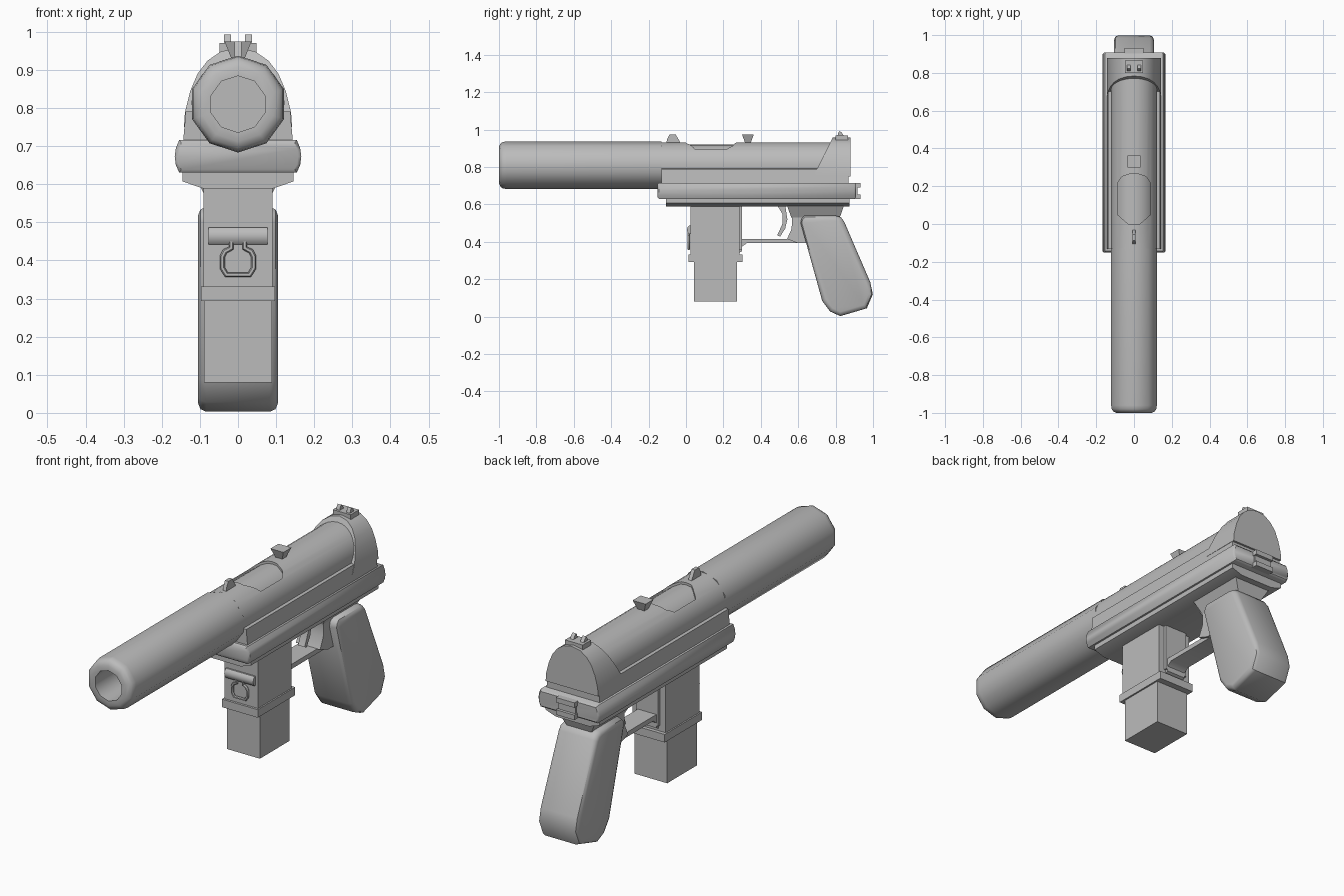
import bpy, bmesh, math
from mathutils import Vector

cube = bpy.data.objects.get("Cube")
if cube:
    bpy.data.objects.remove(cube)

grey = bpy.data.materials.new("plain_grey")
grey.use_nodes = True
COLOUR = (0.5, 0.5, 0.5, 1)
grey.diffuse_color = COLOUR
for node in grey.node_tree.nodes:
    if node.type == 'BSDF_PRINCIPLED':
        node.inputs["Base Color"].default_value = COLOUR


def smooth(obj, angle=45):
    bpy.ops.object.select_all(action='DESELECT')
    obj.select_set(True)
    bpy.context.view_layer.objects.active = obj
    bpy.ops.object.shade_smooth_by_angle(angle=math.radians(angle))


def finish(name, bm, angle=45):
    bmesh.ops.recalc_face_normals(bm, faces=bm.faces)
    mesh = bpy.data.meshes.new(name)
    bm.to_mesh(mesh)
    bm.free()
    mesh.materials.append(grey)
    obj = bpy.data.objects.new(name, mesh)
    bpy.context.collection.objects.link(obj)
    smooth(obj, angle)
    return obj


def prism(name, pts, axis, lo, hi, bevel=0, segments=1, shape=None):
    """Extrude a profile along an axis; optionally bevel the end rims."""
    bm = bmesh.new()
    k = "xyz".index(axis)

    def place(p, d):
        c = list(p)
        c.insert(k, d)
        return bm.verts.new(c)
    a = [place(p, lo) for p in pts]
    b = [place(p, hi) for p in pts]
    bm.faces.new(a)
    bm.faces.new(b[::-1])
    for i in range(len(pts)):
        j = (i + 1) % len(pts)
        bm.faces.new((a[i], b[i], b[j], a[j]))
    if shape:
        for v in bm.verts:
            shape(v.co)
    bmesh.ops.recalc_face_normals(bm, faces=bm.faces)
    if bevel:
        rims = [e for e in bm.edges
                if abs(e.verts[0].co[k] - e.verts[1].co[k]) < 1e-5]
        bmesh.ops.bevel(bm, geom=rims, offset=bevel, segments=segments,
                        profile=0.5, affect='EDGES')
    return finish(name, bm)


def mirrored(half):
    """Close a right-hand half profile across the centre line."""
    return half + [(-x, z) for x, z in reversed(half) if x > 0]


def box(name, x, y, z, bottom=None):
    """Block from ranges; bottom scales the lower face about its centre."""
    def taper(co):
        if bottom and co.z < (z[0] + z[1]) / 2:
            mx, my = sum(x) / 2, sum(y) / 2
            co.x = mx + (co.x - mx) * bottom[0]
            co.y = my + (co.y - my) * bottom[1]
    rect = [(x[0], y[0]), (x[1], y[0]), (x[1], y[1]), (x[0], y[1])]
    return prism(name, rect, 'z', z[0], z[1], shape=taper)


def lathe(name, profile, sides, cz):
    """Turn (radius, y) points around a lengthwise axis, with closed ends."""
    bm = bmesh.new()
    rings = []
    for r, y in profile:
        ring = []
        for i in range(sides):
            t = math.tau * i / sides + math.pi / 2
            ring.append(bm.verts.new((r * math.cos(t), y, cz + r * math.sin(t))))
        rings.append(ring)
    for p, q in zip(rings, rings[1:]):
        for i in range(sides):
            j = (i + 1) % sides
            bm.faces.new((p[i], p[j], q[j], q[i]))
    bm.faces.new(rings[0])
    bm.faces.new(rings[-1])
    return finish(name, bm)


# Barrel sleeve with a rounded, recessed muzzle
lathe("barrel_sleeve", [(0.074, -0.8), (0.074, -1), (0.098, -1), (0.115, -0.992),
                        (0.124, -0.98), (0.127, -0.96), (0.127, -0.13)], 10, 0.81)

# Upper housing: ledged base with a round top
R, CZ = 0.122, 0.81
arc = [(R * math.cos(t), CZ + R * math.sin(t))
       for t in [math.radians(-9 + 99 * i / 8) for i in range(8)]] + [(0, CZ + R)]
housing = prism("upper_housing", mirrored([(0.145, 0.7), (0.137, 0.79)] + arc),
                'y', -0.132, 0.87)

# Sunken panel cut into the top, with the inner tube beneath
outline = [(0.03, 0), (0.088, 0.05), (0.088, 0.215), (0.065, 0.25), (0.02, 0.266)]
cutter = prism("panel_cutter", mirrored(outline), 'z', 0.83, 1.0)
cutter.hide_render = True
cut = housing.modifiers.new("panel", 'BOOLEAN')
cut.operation, cut.solver, cut.object = 'DIFFERENCE', 'EXACT', cutter
bpy.context.view_layer.objects.active = housing
bpy.ops.object.modifier_apply(modifier="panel")
bpy.data.objects.remove(cutter)
smooth(housing)
lathe("inner_tube", [(0.111, -0.1), (0.111, 0.4)], 24, CZ)


# Raised rear hood with a raked front face
def rake(co):
    if co.y < 0.8:
        co.y = 0.7 + (co.z - 0.79) * 0.5


hood = [(0.142, 0.75), (0.139, 0.79), (0.125, 0.845), (0.106, 0.89),
        (0.08, 0.924), (0.045, 0.948), (0, 0.957)]
prism("rear_hood", mirrored(hood), 'y', 0.7, 0.88, shape=rake)

# Side rail and lower frame
rail = [(0.154, 0.63), (0.163, 0.65), (0.166, 0.672), (0.163, 0.695), (0.154, 0.716)]
prism("side_rail", mirrored(rail), 'y', -0.152, 0.908, bevel=0.008)
prism("lower_frame", mirrored([(0.09, 0.588), (0.145, 0.607), (0.145, 0.635)]),
      'y', -0.108, 0.875)

# Rear latch: two ribs on a waist
box("latch_waist", (-0.045, 0.045), (0.89, 0.918), (0.64, 0.705))
for name, z in (("latch_lower_rib", 0.63), ("latch_upper_rib", 0.69)):
    box(name, (-0.05, 0.05), (0.89, 0.932), (z, z + 0.024))

# Sights and cocking knob
prism("front_sight", [(-0.11, 0.91), (-0.1, 0.95), (-0.088, 0.974), (-0.055, 0.974),
                      (-0.035, 0.94), (-0.02, 0.91)], 'x', -0.009, 0.009)
box("cocking_knob", (-0.035, 0.035), (0.3, 0.362), (0.925, 0.974), (0.45, 0.45))
box("rear_sight_base", (-0.048, 0.048), (0.8, 0.865), (0.935, 0.97))
for side, s in (("left", 1), ("right", -1)):
    prism(side + "_rear_sight_post",
          [(0.81, 0.965), (0.815, 0.985), (0.822, 0.993), (0.832, 0.985), (0.845, 0.965)],
          'x', s * 0.018, s * 0.037)

# Magazine well, collar and magazine
box("magazine_well", (-0.09, 0.09), (0.025, 0.285), (0.32, 0.6))
box("well_back_rib", (-0.06, 0.06), (0.28, 0.3), (0.36, 0.6))
box("well_collar", (-0.097, 0.097), (0.014, 0.303), (0.293, 0.332))
box("magazine", (-0.089, 0.089), (0.042, 0.272), (0.08, 0.31))

# Sling hinge and wire loop
hinge = [(0.022 + 0.017 * math.cos(math.tau * i / 10),
          0.464 + 0.024 * math.sin(math.tau * i / 10)) for i in range(10)]
prism("sling_hinge", hinge, 'x', -0.078, 0.078)
curve = bpy.data.curves.new("sling_loop", 'CURVE')
curve.dimensions = '3D'
curve.bevel_depth = 0.007
curve.bevel_resolution = 1
half = [(0.018, 0.455), (0.018, 0.432), (0.034, 0.424), (0.041, 0.41),
        (0.041, 0.38), (0.03, 0.362)]
path = half + [(-x, z) for x, z in reversed(half)]
spline = curve.splines.new('POLY')
spline.points.add(len(path) - 1)
for point, (x, z) in zip(spline.points, path):
    point.co = (x, 0.015, z, 1)
loop = bpy.data.objects.new("sling_loop", curve)
bpy.context.collection.objects.link(loop)
curve.materials.append(grey)
bpy.ops.object.select_all(action='DESELECT')
loop.select_set(True)
bpy.context.view_layer.objects.active = loop
bpy.ops.object.convert(target='MESH')
smooth(loop)

# Trigger guard, trigger and grip neck
prism("trigger_guard", [(0.28, 0.34), (0.3, 0.35), (0.3, 0.375), (0.325, 0.393),
                        (0.64, 0.393), (0.64, 0.416), (0.28, 0.416)],
      'x', -0.05, 0.05)
prism("trigger", [(0.485, 0.6), (0.515, 0.55), (0.517, 0.5), (0.488, 0.435),
                  (0.503, 0.428), (0.53, 0.47), (0.542, 0.52), (0.53, 0.6)],
      'x', -0.018, 0.018)
prism("grip_neck", [(0.55, 0.595), (0.567, 0.55), (0.565, 0.47), (0.54, 0.415),
                    (0.6, 0.393), (0.68, 0.393), (0.8, 0.5), (0.825, 0.54), (0.84, 0.595)],
      'x', -0.065, 0.065)
box("neck_flare", (-0.1, 0.1), (0.54, 0.845), (0.53, 0.595), (0.65, 0.85))

# Grip with softened rims
grip = [(0.613, 0.5), (0.617, 0.522), (0.635, 0.54), (0.8, 0.54), (0.828, 0.532),
        (0.845, 0.51), (0.985, 0.185), (0.999, 0.12), (0.967, 0.045), (0.825, 0.003),
        (0.77, 0.028), (0.728, 0.085)]
prism("grip", grip, 'x', -0.105, 0.105, bevel=0.022, segments=2)
